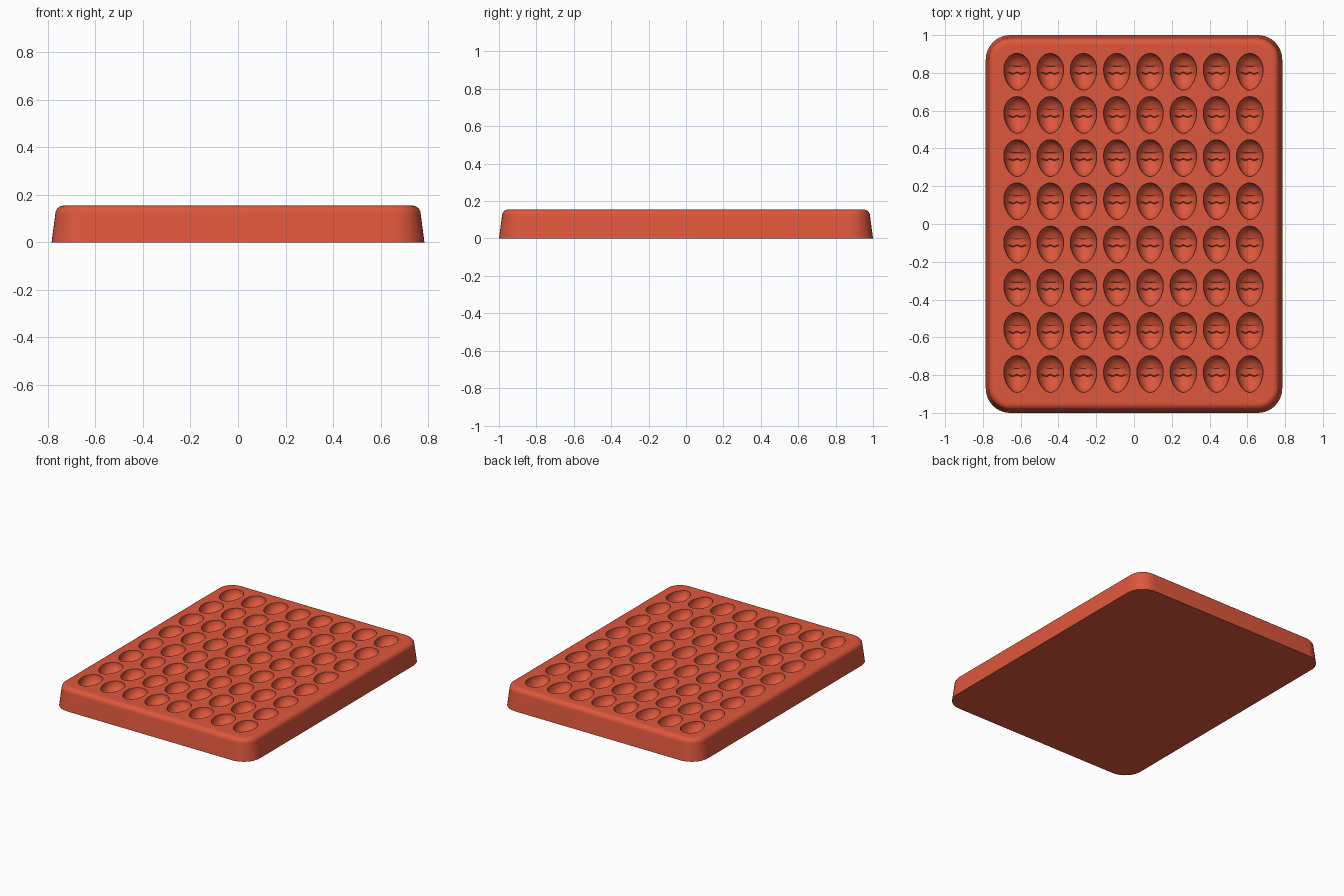
import bpy
import bmesh
from math import sin, cos, pi, radians

if "Cube" in bpy.data.objects:
    bpy.data.objects.remove(bpy.data.objects["Cube"], do_unlink=True)

clay = bpy.data.materials.new("terracotta_red")
clay.use_nodes = True
colour = (0.73, 0.095, 0.045, 1)
clay.diffuse_color = colour
clay.node_tree.nodes["Principled BSDF"].inputs["Base Color"].default_value = colour

HALF_X, HALF_Y, TOP, CORNER, ROUND = 0.785, 1.0, 0.155, 0.13, 0.035


def loft(bm, sections):
    """Skin closed sections of equal length and cap both ends."""
    rings = [[bm.verts.new(p) for p in s] for s in sections]
    n = len(rings[0])
    for a, b in zip(rings, rings[1:]):
        for i in range(n):
            j = (i + 1) % n
            bm.faces.new((a[i], a[j], b[j], b[i]))
    bm.faces.new(rings[0])
    bm.faces.new(rings[-1])


def make_object(name, bm):
    bmesh.ops.recalc_face_normals(bm, faces=bm.faces)
    mesh = bpy.data.meshes.new(name)
    bm.to_mesh(mesh)
    bm.free()
    mesh.materials.append(clay)
    obj = bpy.data.objects.new(name, mesh)
    bpy.context.collection.objects.link(obj)
    return obj


def rounded_rectangle(inset, z, steps=10):
    r = CORNER - inset
    points = []
    for q, (sx, sy) in enumerate(((1, 1), (-1, 1), (-1, -1), (1, -1))):
        for k in range(steps + 1):
            a = (q + k / steps) * pi / 2
            points.append((sx * (HALF_X - CORNER) + r * cos(a),
                           sy * (HALF_Y - CORNER) + r * sin(a), z))
    return points


# Tray: tapered slab with a rounded upper rim
profile = [(0, 0)]
for k in range(7):
    a = k / 6 * pi / 2
    profile.append((0.016 + ROUND * (1 - cos(a)), TOP - ROUND + ROUND * sin(a)))
profile.append((0.06, TOP))
bm = bmesh.new()
loft(bm, [rounded_rectangle(i, z) for i, z in profile])
tray = make_object("mould_tray", bm)

# Egg cavity: blunt at the back, pointed at the front, with a zigzag step
WIDEST, BACK, FRONT, RADIUS = 0.015, 0.083, 0.112, 0.07
spread = (0.998, 0.97, 0.92, 0.84, 0.72, 0.55)
rows = [(WIDEST + BACK * s, 1, 0) for s in spread]
rows += [(0.044, 1, 0), (0.033, 1, 0), (0.029, 1.05, 0), (0.016, 1.05, 0),
         (0.005, 1.05, 0), (-0.004, 1.05, 1), (-0.010, 1.16, 1), (-0.026, 1.16, 0)]
rows += [(WIDEST - FRONT * s, 1.16, 0) for s in reversed(spread)]


def zigzag(x, pitch=0.044):
    return 0.005 * (4 * abs((x / pitch) % 1 - 0.5) - 1)


def cavity_section(cx, cy, row, columns=22):
    y, depth, wavy = row
    t = (y - WIDEST) / (BACK if y > WIDEST else FRONT)
    w = RADIUS * (1 - t * t) ** (0.5 if y > WIDEST else 0.55)
    flat = [(w, 0.02)]
    flat += [(w * cos(k * pi / columns), -w * depth * sin(k * pi / columns))
             for k in range(columns + 1)]
    flat.append((-w, 0.02))
    return [(cx + x, cy + y + wavy * zigzag(x), TOP + z) for x, z in flat]


# Eight by eight grid of cavities
bm = bmesh.new()
for i in range(8):
    for j in range(8):
        cx = (i - 3.5) * 0.176 - 0.003
        cy = (j - 3.5) * 0.2286 + 0.005
        loft(bm, [cavity_section(cx, cy, row) for row in rows])
cutter = make_object("cavity_cutter", bm)
cutter.hide_render = True

cut = tray.modifiers.new("cavities", 'BOOLEAN')
cut.operation = 'DIFFERENCE'
cut.solver = 'EXACT'
cut.object = cutter
bpy.ops.object.select_all(action='DESELECT')
bpy.context.view_layer.objects.active = tray
tray.select_set(True)
bpy.ops.object.modifier_apply(modifier=cut.name)
bpy.data.objects.remove(cutter, do_unlink=True)
bpy.ops.object.shade_smooth_by_angle(angle=radians(30))
